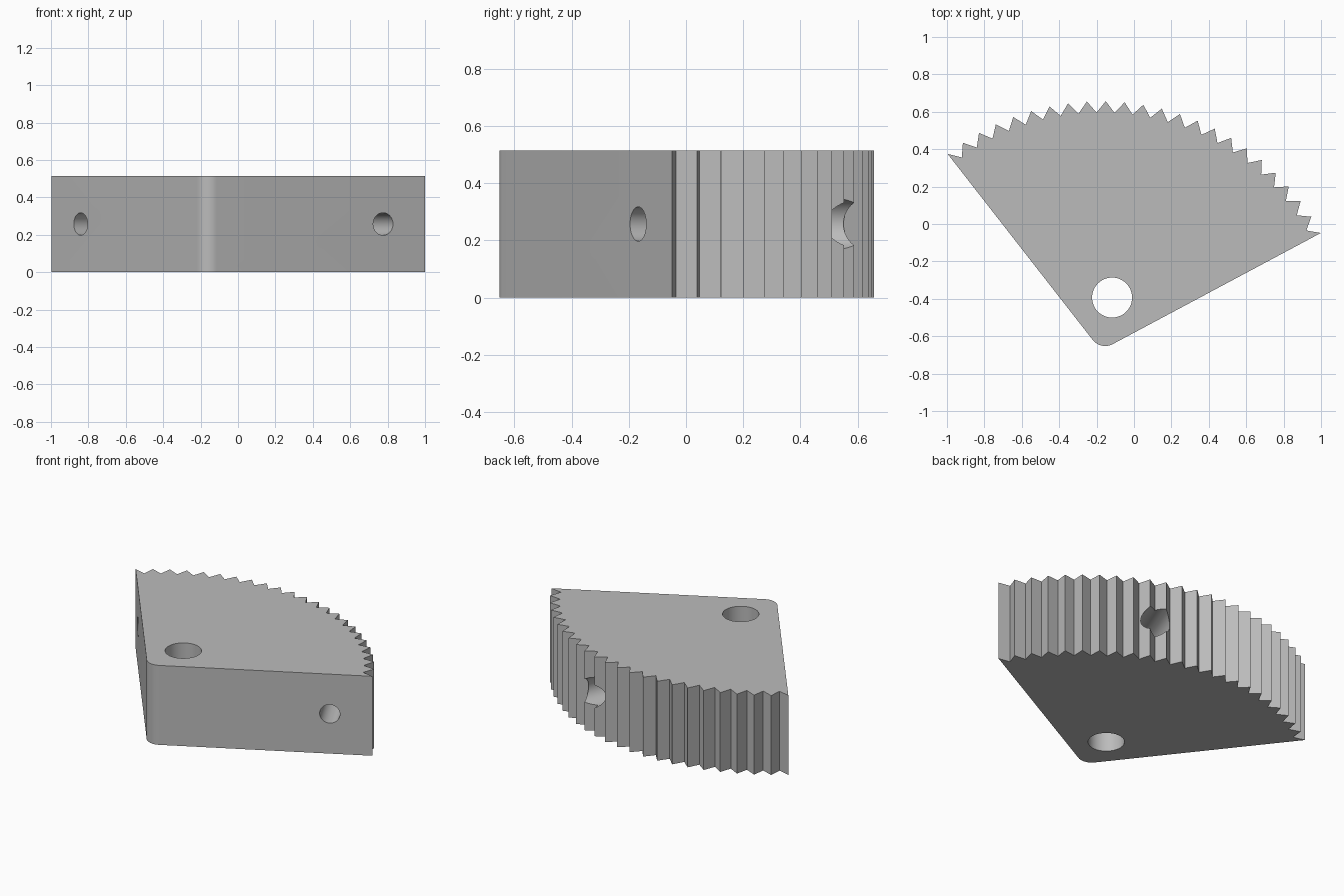
import bpy
import bmesh
from math import radians, sin, cos, tan, pi
from mathutils import Vector

cube = bpy.data.objects.get("Cube")
if cube:
    bpy.data.objects.remove(cube, do_unlink=True)

APEX = Vector((-0.177, -0.676, 0))
START, END = radians(28.1), radians(127.95)
TIP, ROOT = 1.333, 1.272
TEETH = 23
HEIGHT = 0.515
PITCH = (END - START) / TEETH
MIDDLE = (START + END) / 2


def polar(radius, angle, origin=APEX):
    return origin + Vector((cos(angle), sin(angle), 0)) * radius


# One plain grey material
grey = bpy.data.materials.new("plain grey")
grey.use_nodes = True
grey.diffuse_color = (0.5, 0.5, 0.5, 1)
grey.node_tree.nodes["Principled BSDF"].inputs["Base Color"].default_value = (0.5, 0.5, 0.5, 1)

# Toothed rim, from the right corner round to the left corner
outline = []
for i in range(TEETH):
    outline += [polar(TIP, START + i * PITCH), polar(ROOT, START + (i + 0.5) * PITCH)]
outline.append(polar(TIP, END))

# Rounded apex, tangent to both straight sides
fillet = 0.085
centre = polar(fillet / sin((END - START) / 2), MIDDLE)
first, last = END + pi / 2, START + 3 * pi / 2
steps = 12
outline += [polar(fillet, first + (last - first) * i / steps, centre) for i in range(steps + 1)]

# Extrude the outline into the sector body
bm = bmesh.new()
base = bm.faces.new([bm.verts.new(p) for p in outline])
top = bmesh.ops.extrude_face_region(bm, geom=[base])["geom"]
bmesh.ops.translate(bm, verts=[v for v in top if isinstance(v, bmesh.types.BMVert)],
                    vec=(0, 0, HEIGHT))
bmesh.ops.recalc_face_normals(bm, faces=bm.faces[:])
mesh = bpy.data.meshes.new("gear_sector")
bm.to_mesh(mesh)
bm.free()
mesh.materials.append(grey)
sector = bpy.data.objects.new("gear_sector", mesh)
bpy.context.collection.objects.link(sector)


def bore(name, point, direction, radius, depth):
    """Cut a round hole centred on a point, reaching depth both ways."""
    bpy.ops.mesh.primitive_cylinder_add(vertices=48, radius=radius, depth=depth * 2, location=point)
    cutter = bpy.context.object
    cutter.name = name
    cutter.rotation_euler = direction.to_track_quat('Z', 'Y').to_euler()
    cutter.hide_render = True
    cutter.data.materials.append(grey)
    bpy.context.view_layer.objects.active = sector
    cut = sector.modifiers.new(name, 'BOOLEAN')
    cut.object = cutter
    cut.operation = 'DIFFERENCE'
    cut.solver = 'EXACT'
    bpy.ops.object.modifier_apply(modifier=name)
    bpy.data.objects.remove(cutter, do_unlink=True)


half = Vector((0, 0, HEIGHT / 2))
up = Vector((0, 0, 1))

# Pivot hole, two side bores square to the straight sides, and one radial bore in the rim
bore("pivot_hole", polar(0.289, MIDDLE) + half, up, 0.107, HEIGHT)
for name, angle in (("right_side_bore", START), ("left_side_bore", END)):
    bore(name, polar(1.08, angle) + half, polar(1, angle + pi / 2, Vector()), 0.06, 0.36)
rim_angle = START + 9.5 * PITCH
bore("rim_bore", polar(TIP + 0.05, rim_angle) + half, polar(1, rim_angle, Vector()), 0.09, 0.4)

# Smooth bores and apex, crisp teeth
bpy.ops.object.select_all(action='DESELECT')
sector.select_set(True)
bpy.context.view_layer.objects.active = sector
bpy.ops.object.shade_smooth_by_angle(angle=radians(25))
